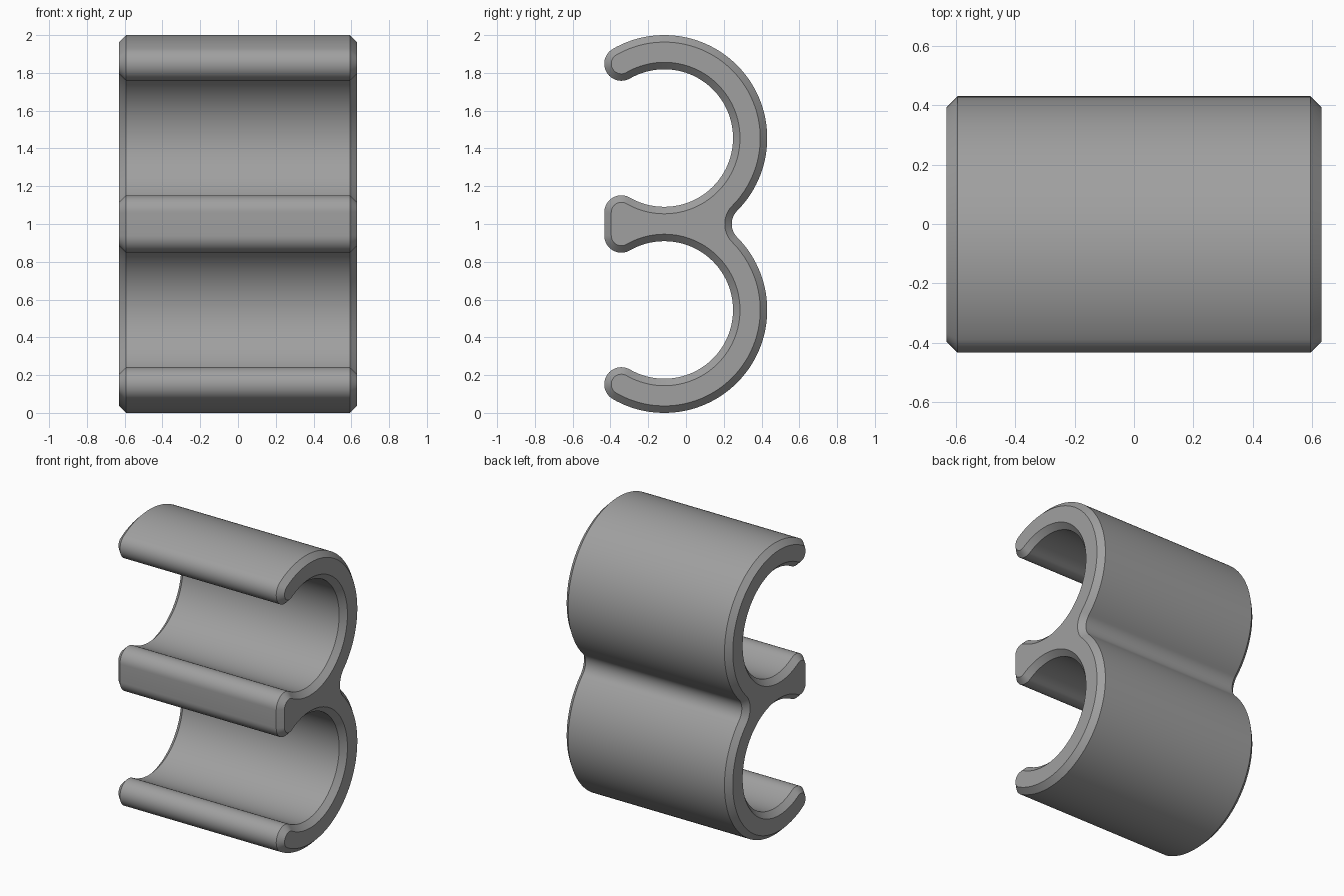
import bpy, bmesh
from math import sin, cos, atan2, sqrt, pi, radians

if "Cube" in bpy.data.objects:
    bpy.data.objects.remove(bpy.data.objects["Cube"])

# Clip dimensions
CY, CZ = -0.115, 1.455          # centre of the upper ring
R_OUT, R_IN = 0.545, 0.364
R_MID, R_TIP = (R_OUT + R_IN) / 2, (R_OUT - R_IN) / 2
OPEN = radians(120)             # half angle of the ring's wall
FILLET = 0.1                    # radius of the groove between the rings
HALF, CHAMFER = 0.63, 0.037
FY = CY + sqrt((R_OUT + FILLET) ** 2 - (CZ - 1) ** 2)
JOIN = atan2(1 - CZ, FY - CY)   # where the groove meets the ring


def arc(cy, cz, r, a0, a1, n, skip=1):
    """Points along an arc; skip=1 leaves out the shared first point."""
    return [(cy + r * cos(a0 + (a1 - a0) * i / n),
             cz + r * sin(a0 + (a1 - a0) * i / n)) for i in range(skip, n + 1)]


def profile(inset):
    """Closed outline of the double clip, shrunk by inset."""
    tip_y = CY + R_MID * cos(OPEN)
    rise = R_MID * sin(OPEN)
    tip = R_TIP - inset
    half = arc(FY, 1, FILLET + inset, pi, JOIN + pi, 10, 0)             # groove
    half += arc(CY, CZ, R_OUT - inset, JOIN, OPEN, 64)                  # outer wall
    half += arc(tip_y, CZ + rise, tip, OPEN, OPEN + pi, 24)             # lip
    half += arc(CY, CZ, R_IN + inset, OPEN, -OPEN, 80)                  # inner wall
    half += arc(tip_y, CZ - rise, tip, pi - OPEN, pi, 16)               # centre lip
    return half + [(y, 2 - z) for y, z in reversed(half[1:])]


# Double clip: outline swept along x with chamfered ends
bm = bmesh.new()
rings = [[bm.verts.new((x, y, z)) for y, z in profile(inset)]
         for x, inset in ((-HALF, CHAMFER), (CHAMFER - HALF, 0),
                          (HALF - CHAMFER, 0), (HALF, CHAMFER))]
for a, b in zip(rings, rings[1:]):
    for i in range(len(a)):
        j = (i + 1) % len(a)
        bm.faces.new((a[i], a[j], b[j], b[i]))
bm.faces.new(rings[0])
bm.faces.new(rings[-1])
bmesh.ops.recalc_face_normals(bm, faces=bm.faces)

mesh = bpy.data.meshes.new("double_clip")
bm.to_mesh(mesh)
bm.free()
clip = bpy.data.objects.new("double_clip", mesh)
bpy.context.collection.objects.link(clip)

grey = bpy.data.materials.new("grey plastic")
grey.diffuse_color = (0.35, 0.35, 0.35, 1)
grey.use_nodes = True
grey.node_tree.nodes["Principled BSDF"].inputs["Base Color"].default_value = grey.diffuse_color
mesh.materials.append(grey)

bpy.context.view_layer.objects.active = clip
clip.select_set(True)
bpy.ops.object.shade_smooth_by_angle(angle=radians(30))
